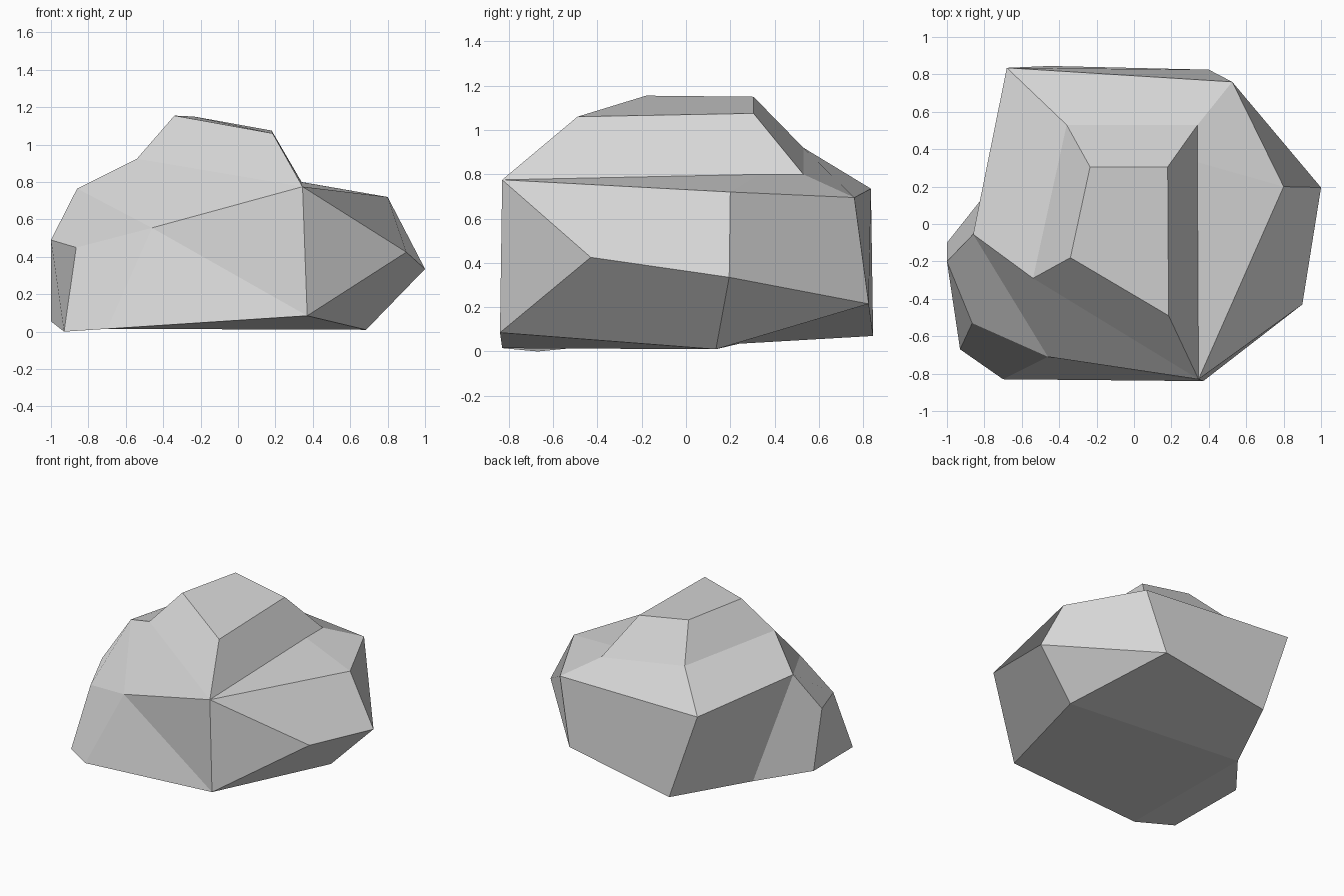
import bpy
import bmesh

old = bpy.data.objects.get("Cube")
if old:
    bpy.data.objects.remove(old, do_unlink=True)

stone = bpy.data.materials.new("stone_grey")
stone.use_nodes = True
grey = (0.68, 0.68, 0.68, 1)
stone.diffuse_color = grey
stone.node_tree.nodes["Principled BSDF"].inputs["Base Color"].default_value = grey

# Corners of the shelf under the crown
shelf_br = (-0.36, 0.53, 0.92)
shelf_bl = (0.34, 0.53, 0.80)
shelf_fl = (0.345, -0.83, 0.775)
shelf_fr = (-0.54, -0.29, 0.925)

# Corners of the flat summit
summit = [(-0.235, 0.305, 1.15), (0.18, 0.305, 1.075),
          (0.185, -0.49, 1.06), (-0.34, -0.18, 1.155)]

# Corners of the shoulder, waist and foot
shoulder_bl = (0.525, 0.76, 0.695)
shoulder_br = (-0.68, 0.835, 0.735)
shoulder_l = (0.80, 0.20, 0.72)
shoulder_r = (-0.86, -0.055, 0.765)
waist_l = (1.0, 0.195, 0.335)
waist_fl = (0.90, -0.43, 0.425)
waist_f = (-0.46, -0.71, 0.555)
waist_b = (0.40, 0.825, 0.215)
foot_fl = (0.37, -0.84, 0.085)
foot_l = (0.685, 0.135, 0.01)
foot_b = (-0.45, 0.845, 0.07)
foot_r = (-0.73, 0.24, 0.035)
foot_f = (-0.70, -0.83, 0.015)

# Outer end of the bulge on the right side
bulge_end = [(-1.0, -0.20, 0.49), (-0.865, -0.53, 0.45),
             (-0.93, -0.67, 0.0), (-1.0, -0.10, 0.055)]


def finish(name, bm):
    bmesh.ops.recalc_face_normals(bm, faces=bm.faces[:])
    mesh = bpy.data.meshes.new(name)
    bm.to_mesh(mesh)
    bm.free()
    mesh.materials.append(stone)
    obj = bpy.data.objects.new(name, mesh)
    bpy.context.collection.objects.link(obj)


def knob(name, base, end):
    """Bridge a base ring to an end ring and close the end."""
    bm = bmesh.new()
    low = [bm.verts.new(co) for co in base]
    high = [bm.verts.new(co) for co in end]
    for i in range(len(low)):
        bm.faces.new((low[i - 1], low[i], high[i], high[i - 1]))
    bm.faces.new(high)
    finish(name, bm)


def boulder(name, corners, panels, crease):
    """Hull round the corners, with four-sided panels and one hollow crease.

    Each panel bends, if at all, between its first and third corners.
    """
    bm = bmesh.new()
    verts = {co: bm.verts.new(co) for co in corners}
    bmesh.ops.convex_hull(bm, input=bm.verts[:])
    edge = bm.edges.get([verts[co] for co in crease])
    if edge:
        bmesh.utils.edge_rotate(edge, True)
    for panel in panels:
        ring = [verts[co] for co in panel]
        for pair in (ring[0::2], ring[1::2]):
            diagonal = bm.edges.get(pair)
            if diagonal:
                bmesh.ops.dissolve_edges(bm, edges=[diagonal], use_verts=False)
        merged = bm.faces.get(ring)
        if merged:
            bm.faces.remove(merged)
            bm.faces.new(ring)
    finish(name, bm)


# Main body, with its broad flat panels
boulder(
    "rock_body",
    [shelf_br, shelf_bl, shelf_fl, shelf_fr,
     shoulder_bl, shoulder_br, shoulder_l, shoulder_r,
     waist_l, waist_fl, waist_f, waist_b,
     foot_fl, foot_l, foot_b, foot_r, foot_f],
    panels=[
        (shoulder_l, waist_l, waist_fl, shelf_fl),
        (shoulder_bl, waist_b, waist_l, shoulder_l),
        (waist_fl, waist_l, foot_l, foot_fl),
        (shelf_bl, shoulder_bl, shoulder_l, shelf_fl),
        (shelf_br, shelf_bl, shoulder_bl, shoulder_br),
        (shelf_br, shelf_fr, shoulder_r, shoulder_br),
        (shelf_fr, shelf_fl, waist_f, shoulder_r),
        (shoulder_br, shoulder_bl, waist_b, foot_b),
        (shoulder_br, shoulder_r, foot_r, foot_b),
        (waist_b, foot_b, foot_r, foot_l),
        (foot_l, foot_r, foot_f, foot_fl),
    ],
    crease=(shelf_fl, foot_f),
)

# Crown on the shelf and bulge on the right side
knob("rock_crown", [shelf_br, shelf_bl, shelf_fl, shelf_fr], summit)
knob("rock_bulge", [shoulder_r, waist_f, foot_f, foot_r], bulge_end)
